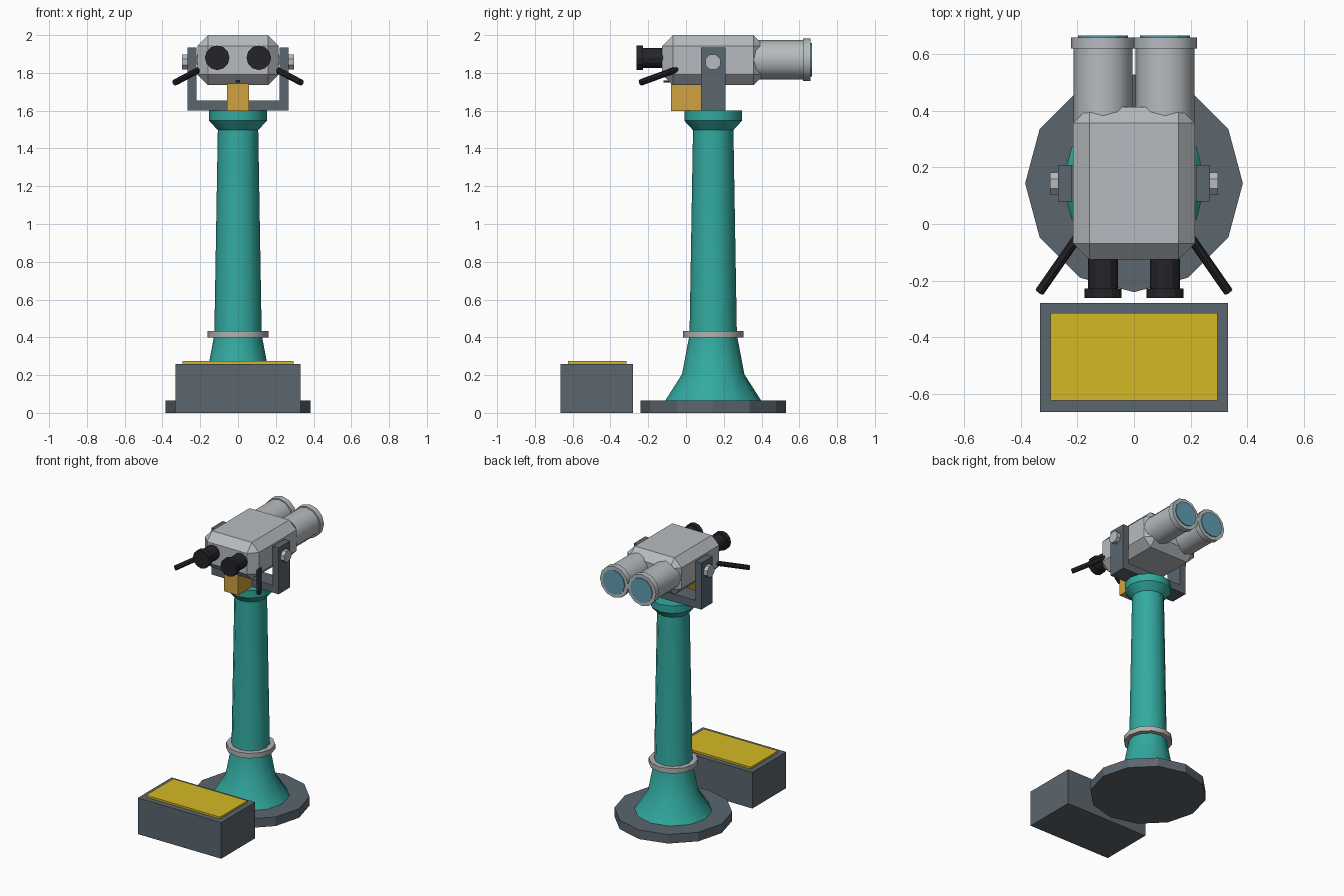
import bpy, bmesh, math
from mathutils import Vector, Matrix

if "Cube" in bpy.data.objects:
    bpy.data.objects.remove(bpy.data.objects["Cube"])


def mat(name, r, g, b):
    m = bpy.data.materials.new(name)
    m.diffuse_color = (r, g, b, 1)
    m.use_nodes = True
    m.node_tree.nodes["Principled BSDF"].inputs["Base Color"].default_value = m.diffuse_color
    return m


SLATE = mat("slate_paint", 0.106, 0.132, 0.156)
TEAL = mat("teal_paint", 0.032, 0.40, 0.35)
SILVER = mat("silver_metal", 0.47, 0.50, 0.525)
RING = mat("collar_metal", 0.44, 0.44, 0.44)
BLACK = mat("black_rubber", 0.018, 0.018, 0.023)
GOLD = mat("brass", 0.63, 0.36, 0.05)
YELLOW = mat("yellow_tread", 0.66, 0.48, 0.018)
GLASS = mat("blue_glass", 0.12, 0.34, 0.45)

PIVOT_Y = 0.144   # centre line of the column and yoke
EYE_X = 0.11      # half the spacing of the two optical tubes


def finish(name, bm, material, smooth=False):
    bmesh.ops.recalc_face_normals(bm, faces=bm.faces[:])
    me = bpy.data.meshes.new(name)
    bm.to_mesh(me)
    bm.free()
    me.materials.append(material)
    if smooth:
        me.polygons.foreach_set("use_smooth", [True] * len(me.polygons))
        me.set_sharp_from_angle(angle=math.radians(35))
    ob = bpy.data.objects.new(name, me)
    bpy.context.collection.objects.link(ob)
    return ob


def box(name, x, y, z, material, bevel=0):
    """Box from (min, max) ranges, with an optional one-step chamfer."""
    bm = bmesh.new()
    size = [b - a for a, b in (x, y, z)]
    centre = [(a + b) / 2 for a, b in (x, y, z)]
    bmesh.ops.create_cube(bm, size=1, matrix=Matrix.Translation(centre) @ Matrix.Diagonal((*size, 1)))
    if bevel:
        bmesh.ops.bevel(bm, geom=bm.edges[:], offset=bevel, segments=1, affect='EDGES')
    return finish(name, bm, material)


def lathe(name, profile, material, origin=(0, 0, 0), axis=(0, 0, 1), sides=12, smooth=False, turn=0):
    """Spin (radius, height) points round an axis and cap both ends."""
    bm = bmesh.new()
    rot = Vector((0, 0, 1)).rotation_difference(Vector(axis))
    rings = []
    for r, h in profile:
        ring = []
        for i in range(sides):
            a = turn + math.tau * i / sides
            ring.append(bm.verts.new(Vector(origin) + rot @ Vector((r * math.cos(a), r * math.sin(a), h))))
        rings.append(ring)
    for lo, hi in zip(rings, rings[1:]):
        for i in range(sides):
            j = (i + 1) % sides
            bm.faces.new((lo[i], lo[j], hi[j], hi[i]))
    bm.faces.new(rings[0])
    bm.faces.new(rings[-1])
    return finish(name, bm, material, smooth)


# Pedestal
foot = (0, PIVOT_Y, 0)
lathe("base_disc", [(0.385, 0), (0.385, 0.065)], SLATE, foot)
lathe("column", [(0.254, 0.065), (0.165, 0.205), (0.128, 0.40), (0.125, 0.435), (0.107, 1.497),
                 (0.153, 1.547), (0.153, 1.60)], TEAL, foot, smooth=True)
lathe("column_collar", [(0.161, 0.398), (0.161, 0.434)], RING, foot, smooth=True)

# Step with tread plate
box("step_block", (-0.332, 0.332), (-0.665, -0.28), (0, 0.26), SLATE)
box("step_tread", (-0.295, 0.295), (-0.625, -0.315), (0.26, 0.274), YELLOW)

# Yoke: U profile extruded along y
bm = bmesh.new()
half = [(0.268, 1.60), (0.268, 1.934), (0.221, 1.934), (0.221, 1.654)]
outline = half + [(-x, z) for x, z in reversed(half)]
face = bm.faces.new([bm.verts.new((x, PIVOT_Y - 0.065, z)) for x, z in outline])
ext = bmesh.ops.extrude_face_region(bm, geom=[face])
bmesh.ops.translate(bm, vec=(0, 0.13, 0), verts=[v for v in ext["geom"] if isinstance(v, bmesh.types.BMVert)])
finish("yoke", bm, SLATE)

# Viewer housing, coin box and slot
box("housing", (-0.215, 0.215), (-0.126, 0.414), (1.735, 2.0), SILVER, bevel=0.057)
box("coin_box", (-0.057, 0.057), (-0.08, 0.10), (1.597, 1.745), GOLD)
box("coin_slot", (-0.01, 0.01), (-0.118, -0.07), (1.749, 1.761), BLACK)

# Paired parts on both sides
for side, s in (("left", -1), ("right", 1)):
    lathe(f"{side}_objective_tube", [(0.104, 0.34), (0.104, 0.62), (0.113, 0.62), (0.113, 0.66)],
          SILVER, (s * EYE_X, 0, 1.87), (0, 1, 0), smooth=True)
    lathe(f"{side}_lens", [(0.088, 0.658), (0.088, 0.667)], GLASS, (s * EYE_X, 0, 1.87), (0, 1, 0))
    lathe(f"{side}_eyepiece", [(0.053, 0.10), (0.053, 0.228), (0.065, 0.228), (0.065, 0.262)],
          BLACK, (s * EYE_X, 0, 1.88), (0, -1, 0))
    lathe(f"{side}_pivot_knob", [(0.043, 0.26), (0.043, 0.297)], SILVER, (0, PIVOT_Y - 0.002, 1.857),
          (s, 0, 0), sides=8, turn=math.pi / 8)
    start, end = Vector((s * 0.195, -0.04, 1.822)), Vector((s * 0.334, -0.24, 1.749))
    lathe(f"{side}_handle", [(0.017, 0), (0.017, (end - start).length)], BLACK, start,
          (end - start).normalized(), sides=8)
